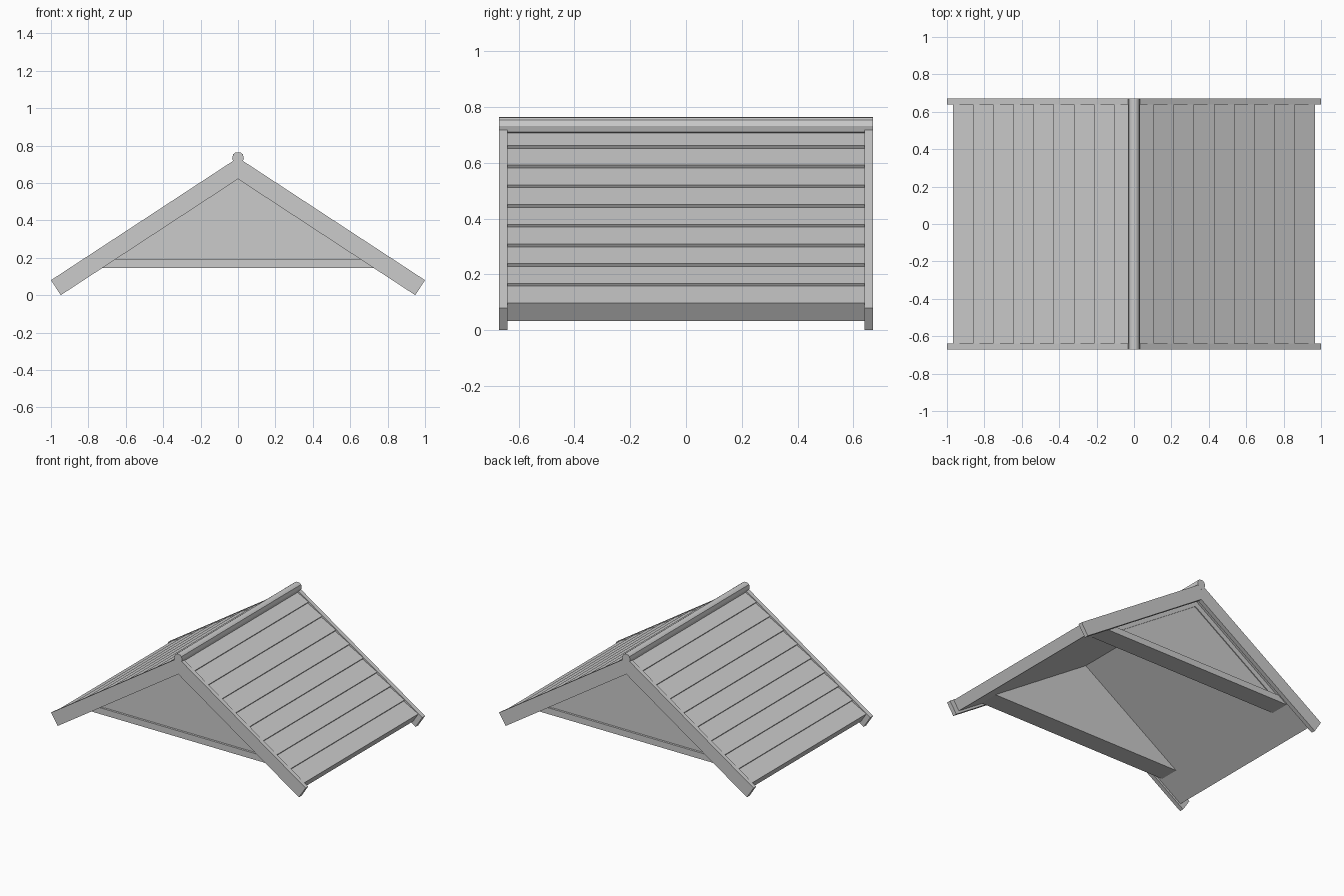
import bpy
import bmesh
import math

cube = bpy.data.objects.get("Cube")
if cube:
    bpy.data.objects.remove(cube, do_unlink=True)

# One flat grey for the whole roof
GREY = (0.6, 0.6, 0.6, 1.0)
grey = bpy.data.materials.new("light_grey")
grey.use_nodes = True
grey.diffuse_color = GREY
grey.node_tree.nodes["Principled BSDF"].inputs["Base Color"].default_value = GREY

APEX, EAVE = 0.735, 0.08            # heights of the outer slope at x = 0 and x = 1
SLOPE = APEX - EAVE
ANGLE = math.atan(SLOPE)
COS, SIN = math.cos(ANGLE), math.sin(ANGLE)
BOARD = EAVE / COS                  # depth of the gable boards
DECK = 0.08                         # depth of the roof deck
HALF, INNER = 0.67, 0.64            # outer and inner y of the gable boards


def on_slope(s, d):
    """Point at distance s down the slope and depth d below it."""
    return (s * COS - d * SIN, APEX - s * SIN - d * COS)


def under(d, x=0.0):
    """Height at x of the plane at depth d below the slope."""
    return APEX - d / COS - SLOPE * x


def under_x(d, z):
    """Half width at height z of the plane at depth d below the slope."""
    return (under(d) - z) / SLOPE


def mirrored(half):
    """Complete a symmetric outline whose first and last points lie on x = 0."""
    return half + [(-x, z) for x, z in reversed(half) if abs(x) > 1e-6]


def extrude(name, outline, y0, y1):
    """Extrude an x-z outline between two y positions."""
    bm = bmesh.new()
    face = bm.faces.new([bm.verts.new((x, y0, z)) for x, z in outline])
    res = bmesh.ops.extrude_face_region(bm, geom=[face])
    verts = [v for v in res["geom"] if isinstance(v, bmesh.types.BMVert)]
    bmesh.ops.translate(bm, verts=verts, vec=(0, y1 - y0, 0))
    bmesh.ops.recalc_face_normals(bm, faces=bm.faces)
    mesh = bpy.data.meshes.new(name)
    bm.to_mesh(mesh)
    bm.free()
    mesh.materials.append(grey)
    obj = bpy.data.objects.new(name, mesh)
    bpy.context.collection.objects.link(obj)
    return obj


# Roof deck with nine lapped planks on each slope
ROWS = 9
step = 0.97 / COS / ROWS
half = [(0, under(0.015))]
for i in range(ROWS):
    if i:
        half.append(on_slope(i * step, 0.015))
    half.append(on_slope((i + 1) * step, 0.003))
half += [on_slope(ROWS * step, DECK), (0, under(DECK))]
extrude("lapped_roof", mirrored(half), -INNER, INNER)

# Outlines of the gable parts
length = 1 / COS
board = mirrored([(0, APEX), on_slope(length, 0),
                  on_slope(length, BOARD), (0, under(BOARD))])
LOW, HIGH = 0.145, 0.19
panel = mirrored([(0, under(DECK)), (under_x(DECK, LOW), LOW), (0, LOW)])
trim = mirrored([(0, under(DECK)), (under_x(DECK, LOW), LOW),
                 (under_x(0.117, LOW), LOW), (0, under(0.117))])
beam = mirrored([(0, HIGH), (under_x(DECK, HIGH), HIGH),
                 (under_x(DECK, LOW), LOW), (0, LOW)])

# Both gable ends
for end, sign in (("front", -1), ("back", 1)):
    extrude(end + "_gable_boards", board, sign * INNER, sign * HALF)
    extrude(end + "_gable_panel", panel, sign * 0.48, sign * 0.605)
    extrude(end + "_gable_trim", trim, sign * 0.59, sign * 0.611)
    extrude(end + "_tie_beam", beam, sign * 0.485, sign * 0.62)

# Rounded ridge cap
ridge = mirrored([(0, 0.764), (0.014, 0.762), (0.026, 0.753),
                  (0.031, 0.731), (0.024, 0.71), (0, 0.695)])
extrude("ridge_cap", ridge, -HALF - 0.001, HALF + 0.001)
